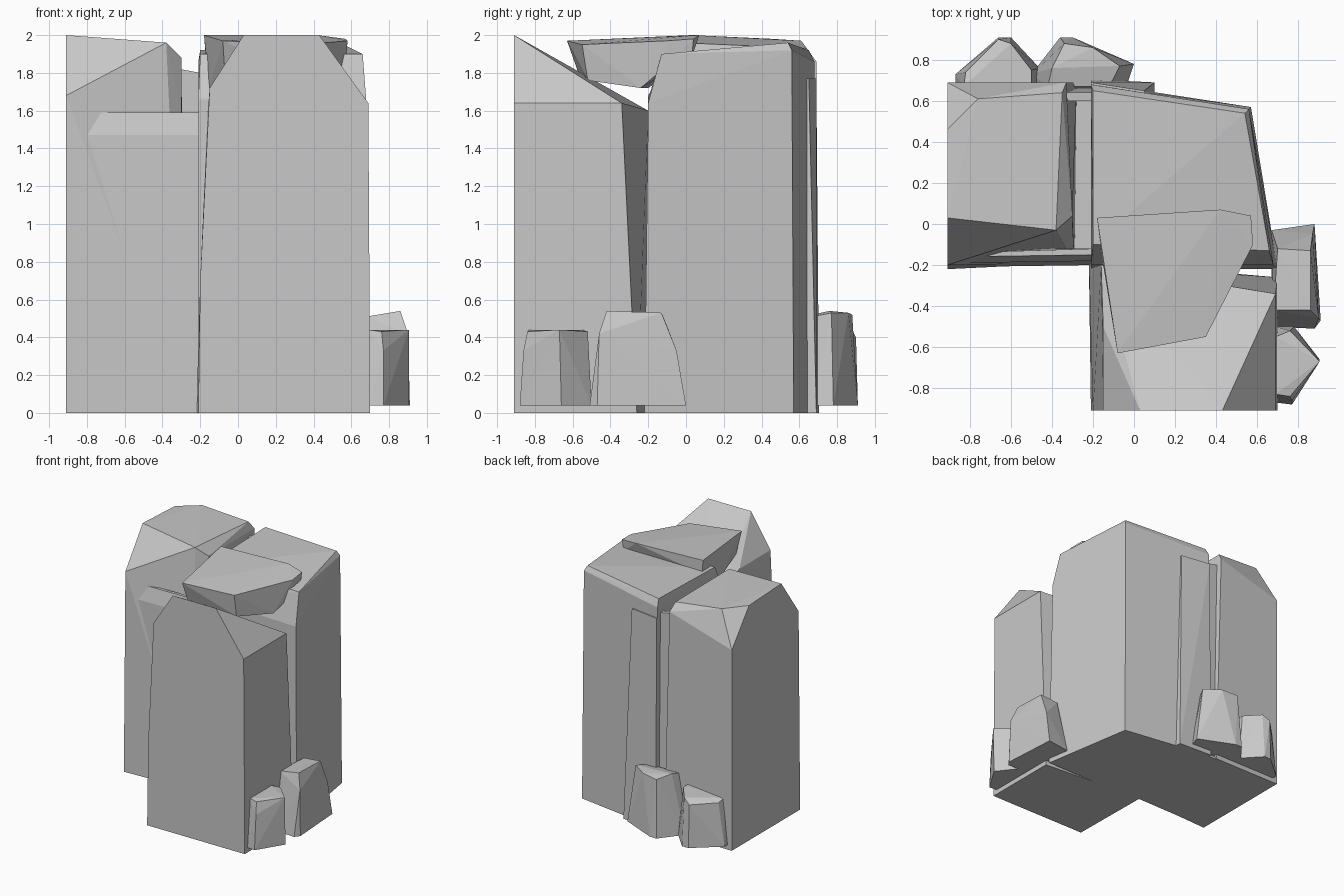
import bpy, bmesh, math

stone = bpy.data.materials.new("stone_grey")
stone.diffuse_color = (0.58, 0.58, 0.58, 1)


def rock(name, points):
    """Flat-faced convex rock wrapped around a few corner points."""
    bm = bmesh.new()
    for p in points:
        bm.verts.new(p)
    res = bmesh.ops.convex_hull(bm, input=bm.verts[:])
    junk = list({g for g in res["geom_interior"] + res["geom_unused"]
                 if isinstance(g, bmesh.types.BMVert)})
    bmesh.ops.delete(bm, geom=junk, context='VERTS')
    bmesh.ops.dissolve_limit(bm, angle_limit=math.radians(1),
                             verts=bm.verts[:], edges=bm.edges[:])
    bmesh.ops.recalc_face_normals(bm, faces=bm.faces[:])
    me = bpy.data.meshes.new(name)
    bm.to_mesh(me)
    bm.free()
    me.materials.append(stone)
    ob = bpy.data.objects.new(name, me)
    bpy.context.collection.objects.link(ob)
    return ob


def ring(z, *xy):
    return [(x, y, z) for x, y in xy]


# Front column: roof falls to the back, both front corners bevelled
rock("front_column",
     ring(0, (-.21, -.91), (.70, -.91), (.70, -.26), (-.22, -.18))
     + [(-.20, -.91, .7), (-.15, -.91, 1.72), (.03, -.91, 2), (.43, -.91, 2),
        (.69, -.91, 1.64), (.69, -.34, 1.64), (.50, -.34, 1.64),
        (-.16, -.20, 1.60), (-.15, -.50, 1.72)])

# Back right column
rock("right_column",
     ring(0, (-.21, -.22), (.70, -.22), (.57, .57), (-.21, .69))
     + [(.68, -.20, 1.64), (.66, -.13, 1.90), (.54, .54, 1.96),
        (-.20, .65, 1.92), (-.20, -.10, 1.90), (-.21, -.20, 1.66),
        (-.21, .68, 1.86), (.56, .56, 1.92)])

# Back left column with bevelled crown
rock("left_column",
     ring(0, (-.91, -.22), (-.29, -.19), (-.28, .69), (-.91, .69))
     + [(-.91, -.20, 1.68), (-.91, .03, 2), (-.38, -.03, 1.96),
        (-.30, .04, 1.88), (-.30, .0, 1.59), (-.35, .64, 1.93), (-.33, .69, 1.86),
        (-.76, .61, 1.97), (-.91, .46, 1.98), (-.91, .69, 1.69),
        (-.72, -.20, .55)])

# Capping slab that overhangs the front column
rock("top_slab",
     [(-.18, .03, 2), (.42, .07, 2), (.57, .04, 1.98), (.58, -.10, 1.97),
      (.35, -.55, 1.95), (-.08, -.63, 1.97),
      (-.17, .03, 1.88), (.56, .03, 1.88), (.57, -.10, 1.84),
      (.35, -.52, 1.76), (-.07, -.57, 1.80), (-.15, -.20, 1.72),
      (.50, -.24, 1.72)])

# Thin shelf in front of the left column
rock("front_shelf",
     ring(0, (-.89, -.21), (-.20, -.20), (-.20, -.12), (-.89, -.12))
     + ring(1.47, (-.84, -.19), (-.20, -.18))
     + ring(1.59, (-.85, -.16), (-.20, -.15), (-.20, -.12), (-.85, -.14)))

# Pieces closing the crevice between the two rear columns
rock("crevice_back",
     ring(0, (-.36, .66), (-.20, .66), (-.20, .60), (-.36, .60))
     + ring(1.80, (-.20, .64), (-.20, .60)) + ring(1.83, (-.36, .64), (-.36, .60)))
rock("crevice_floor",
     ring(0, (-.32, -.18), (-.18, -.18), (-.18, .68), (-.32, .68))
     + ring(.02, (-.32, -.18), (-.18, -.18), (-.18, .68), (-.32, .68)))

# Thin flake on the back of the right column
rock("back_flake",
     ring(0, (-.21, .705), (.10, .69), (.10, .60), (-.21, .60))
     + ring(1.77, (-.21, .69), (.05, .65), (.05, .60), (-.21, .60)))

# Small stones resting against the base: (name, base ring, top points)
stones = [
    ("right_stone_small",
     [(.69, -.87), (.77, -.88), (.905, -.66), (.78, -.50), (.69, -.50)],
     [(.69, -.83, .44), (.76, -.84, .43), (.77, -.86, .33), (.905, -.67, .44),
      (.76, -.52, .43), (.69, -.55, .44)]),
    ("right_stone_large",
     [(.67, -.50), (.88, -.51), (.91, -.47), (.88, 0), (.67, -.03)],
     [(.68, -.42, .51), (.86, -.42, .54), (.90, -.46, .42), (.86, -.13, .53),
      (.70, -.12, .51), (.87, -.05, .33)]),
    ("back_stone_large",
     [(-.50, .66), (-.50, .73), (-.36, .91), (-.30, .91), (0, .78), (-.04, .66)],
     [(-.42, .67, .52), (-.40, .76, .54), (-.34, .88, .52), (-.20, .86, .53),
      (-.07, .77, .53), (-.12, .67, .51)]),
    ("back_stone_small",
     [(-.87, .66), (-.87, .73), (-.66, .91), (-.60, .91), (-.46, .76), (-.46, .66)],
     [(-.83, .67, .42), (-.82, .74, .40), (-.66, .90, .40), (-.60, .88, .44),
      (-.50, .75, .45), (-.50, .67, .45)]),
]
for name, base, top in stones:
    rock(name, ring(.04, *base) + top)
